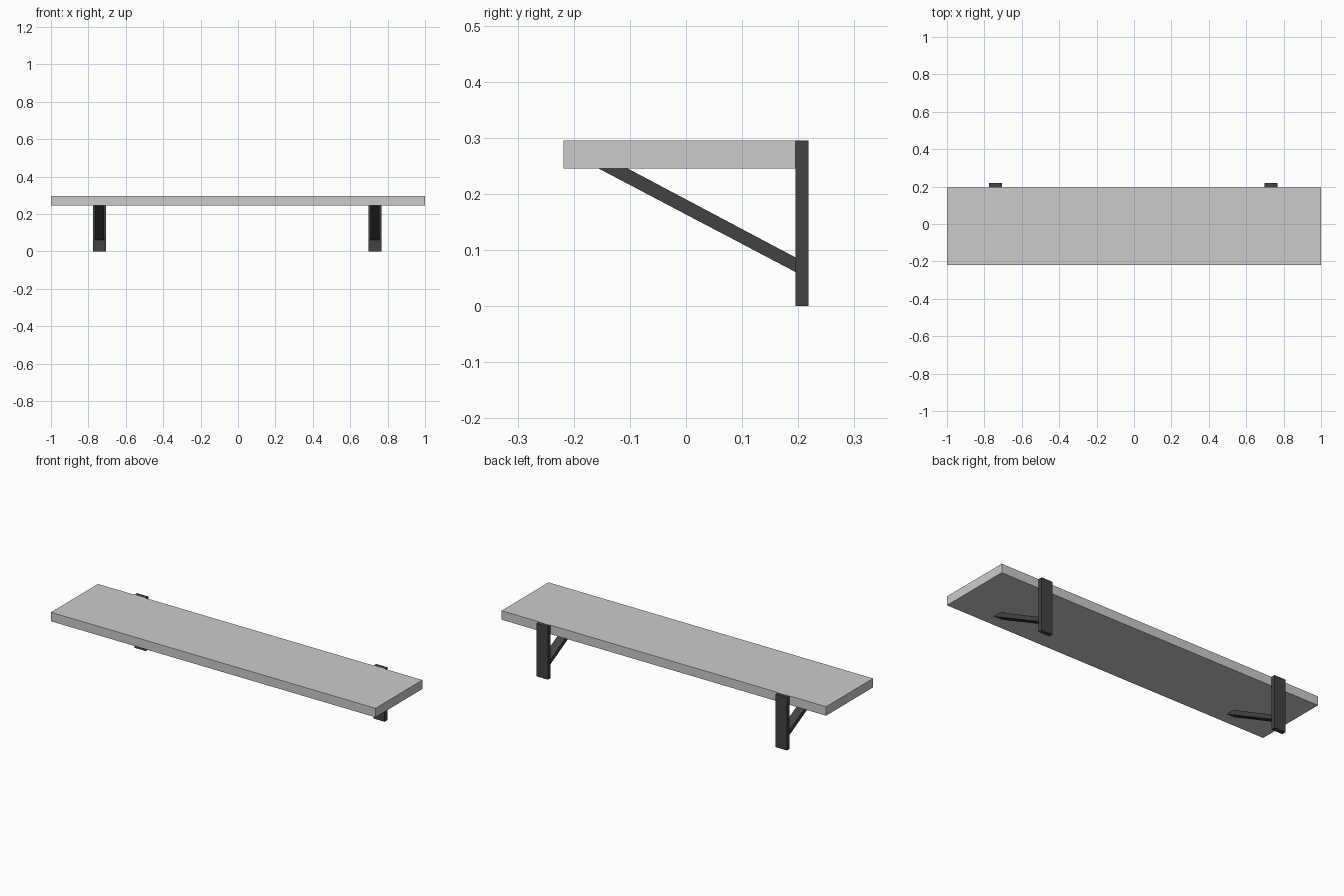
import bpy
import bmesh

cube = bpy.data.objects.get("Cube")
if cube:
    bpy.data.objects.remove(cube, do_unlink=True)


def make_material(name, grey):
    mat = bpy.data.materials.new(name)
    mat.use_nodes = True
    colour = (grey, grey, grey, 1)
    mat.diffuse_color = colour
    mat.node_tree.nodes["Principled BSDF"].inputs["Base Color"].default_value = colour
    return mat


def extrude_profile(name, profile, x_centre, width, mat):
    """Extrude a (y, z) side profile along x."""
    bm = bmesh.new()
    face = bm.faces.new([bm.verts.new((x_centre - width / 2, y, z)) for y, z in profile])
    result = bmesh.ops.extrude_face_region(bm, geom=[face])
    moved = [g for g in result["geom"] if isinstance(g, bmesh.types.BMVert)]
    bmesh.ops.translate(bm, verts=moved, vec=(width, 0, 0))
    bmesh.ops.recalc_face_normals(bm, faces=bm.faces)
    mesh = bpy.data.meshes.new(name)
    bm.to_mesh(mesh)
    bm.free()
    mesh.materials.append(mat)
    obj = bpy.data.objects.new(name, mesh)
    bpy.context.collection.objects.link(obj)
    return obj


def rectangle(y0, y1, z0, z1):
    return [(y0, z0), (y1, z0), (y1, z1), (y0, z1)]


light_grey = make_material("light grey board", 0.6)
dark_grey = make_material("dark grey metal", 0.055)

FRONT, WALL, BACK = -0.218, 0.195, 0.218
UNDERSIDE, TOP = 0.245, 0.295

# Shelf board
extrude_profile("shelf_board", rectangle(FRONT, WALL, UNDERSIDE, TOP), 0, 2, light_grey)

# Brackets: upright wall plate with a diagonal brace cut flush at both ends
brace = [(-0.155, UNDERSIDE), (WALL, 0.061), (WALL, 0.087), (-0.103, UNDERSIDE)]
for side, x in (("right", -0.74), ("left", 0.733)):
    extrude_profile(side + "_wall_plate", rectangle(WALL, BACK, 0, TOP), x, 0.069, dark_grey)
    extrude_profile(side + "_diagonal_brace", brace, x, 0.048, dark_grey)
